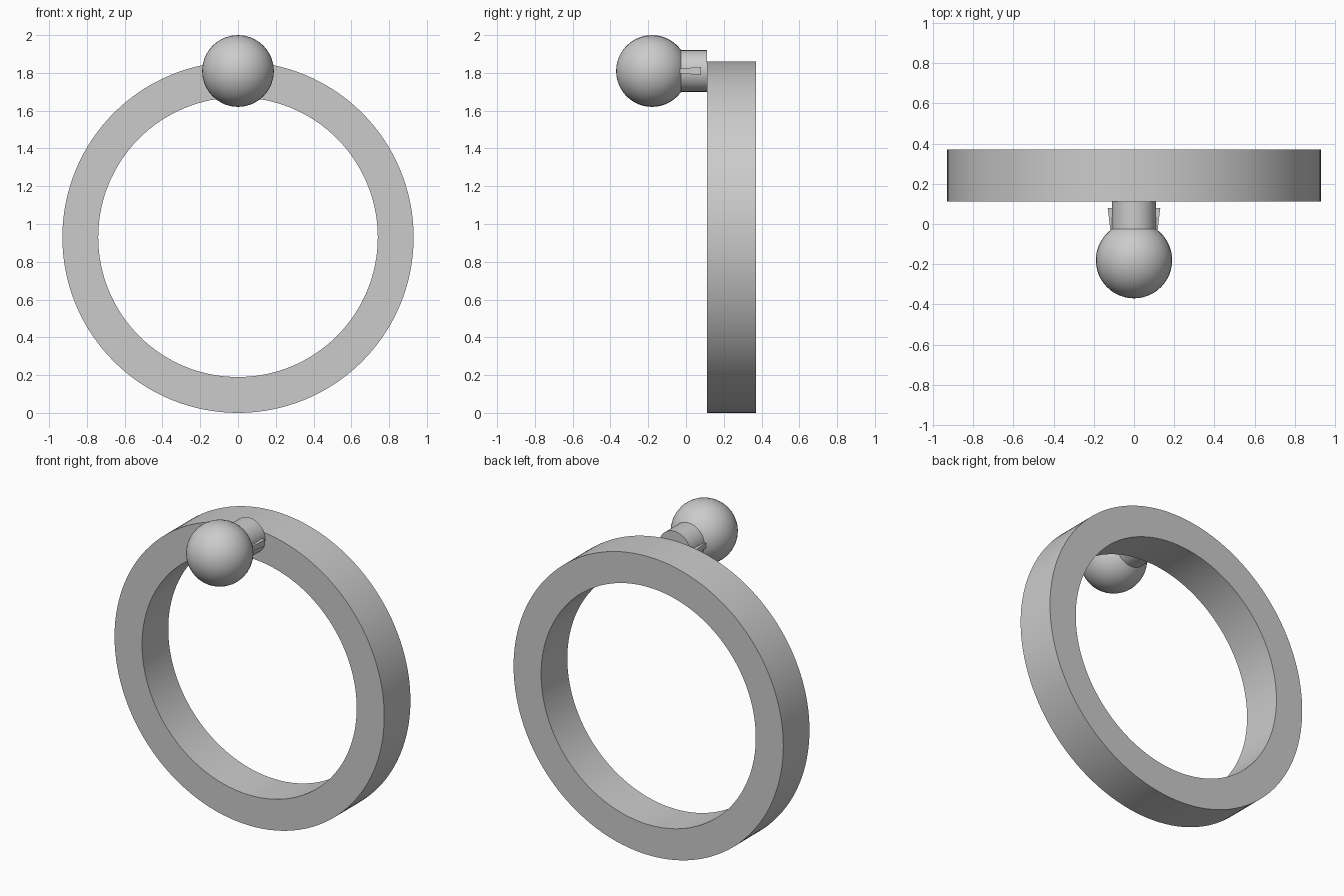
import bpy, bmesh, math
from mathutils import Matrix

if "Cube" in bpy.data.objects:
    bpy.data.objects.remove(bpy.data.objects["Cube"])

RING_Z, BALL_Z, BALL_Y = 0.93, 1.81, -0.18


def make(name, bm, smooth=True):
    bmesh.ops.recalc_face_normals(bm, faces=bm.faces)
    mesh = bpy.data.meshes.new(name)
    bm.to_mesh(mesh)
    bm.free()
    ob = bpy.data.objects.new(name, mesh)
    bpy.context.collection.objects.link(ob)
    if smooth:
        bpy.ops.object.select_all(action='DESELECT')
        ob.select_set(True)
        bpy.context.view_layer.objects.active = ob
        bpy.ops.object.shade_smooth_by_angle(angle=math.radians(30))
    return ob


def lathe(name, profile, z, steps):
    """Revolve a closed (radius, y) profile about the y axis at height z."""
    bm = bmesh.new()
    rings = []
    for i in range(steps):
        a = 2 * math.pi * i / steps
        rings.append([bm.verts.new((r * math.sin(a), y, z + r * math.cos(a)))
                      for r, y in profile])
    n = len(profile)
    for i in range(steps):
        p, q = rings[i], rings[(i + 1) % steps]
        for j in range(n):
            k = (j + 1) % n
            bm.faces.new((p[j], p[k], q[k], q[j]))
    return make(name, bm)


# Large hoop
lathe("hoop", [(0.74, 0.112), (0.93, 0.112), (0.93, 0.37), (0.74, 0.37)], RING_Z, 128)

# Ball
bm = bmesh.new()
bmesh.ops.create_uvsphere(bm, u_segments=32, v_segments=24, radius=0.19)
bmesh.ops.transform(bm, verts=bm.verts, matrix=Matrix.Translation((0, BALL_Y, BALL_Z))
                    @ Matrix.Rotation(math.pi / 2, 4, 'X'))
make("ball", bm)

# Neck between ball and hoop
bm = bmesh.new()
bmesh.ops.create_cone(bm, cap_ends=True, segments=32, radius1=0.11, radius2=0.11, depth=0.142)
bmesh.ops.transform(bm, verts=bm.verts, matrix=Matrix.Translation((0, 0.041, BALL_Z))
                    @ Matrix.Rotation(math.pi / 2, 4, 'X'))
make("neck", bm)

# Small flared snap tabs on both sides of the neck
for side, label in ((1, "right"), (-1, "left")):
    bm = bmesh.new()
    bmesh.ops.create_cube(bm, size=1)
    for v in bm.verts:
        back = v.co.y > 0
        outer = (0.131 if back else 0.117)
        x = outer if v.co.x > 0 else 0.1
        half = 0.02 if back else 0.014
        v.co = (side * x, 0.08 if back else -0.035, BALL_Z + math.copysign(half, v.co.z))
    make(label + "_tab", bm, smooth=False)
